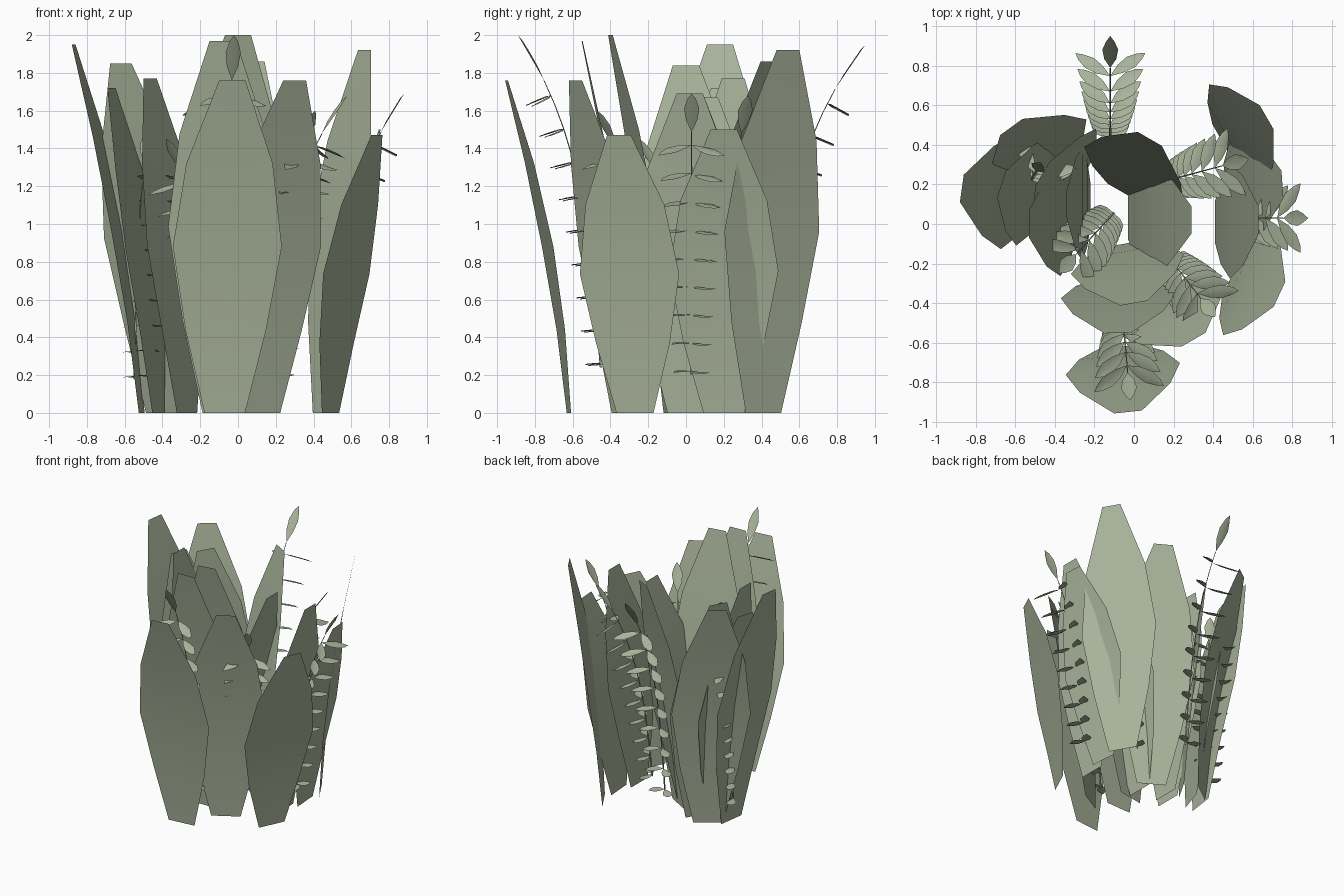
import bpy, math
from mathutils import Vector

if "Cube" in bpy.data.objects:
    bpy.data.objects.remove(bpy.data.objects["Cube"])

green = bpy.data.materials.new("leaf_green")
green.diffuse_color = (0.40, 0.46, 0.33, 1)
green.use_nodes = True
green.node_tree.nodes["Principled BSDF"].inputs["Base Color"].default_value = green.diffuse_color


def add_mesh(name, verts, faces):
    me = bpy.data.meshes.new(name)
    me.from_pydata([tuple(v) for v in verts], [], faces)
    me.materials.append(green)
    me.shade_smooth()
    ob = bpy.data.objects.new(name, me)
    bpy.context.collection.objects.link(ob)
    return ob


# Broad blade: five rows, leaning out in a gentle curve from base to tip
HALF = (0.108, 0.215, 0.29, 0.23, 0.07)
LEAN = (0.0, 0.13, 0.34, 0.63, 1.0)


def broad_leaf(name, base, tip, height, facing):
    a = math.radians(facing)
    side = Vector((-math.sin(a), math.cos(a), 0))
    b, t = Vector((*base, 0)), Vector((*tip, 0))
    verts, faces = [], []
    for i in range(5):
        c = b.lerp(t, LEAN[i]) + Vector((0, 0, height * i / 4))
        verts += [c + side * HALF[i] * s for s in (-1, 0, 1)]
    for i in range(4):
        for j in range(2):
            k = i * 3 + j
            faces.append((k, k + 1, k + 4, k + 3))
    add_mesh(name, verts, faces)


leaves = [  # base, tip, height, facing angle
    ((-0.07, -0.62), (-0.03, -0.95), 1.76, -84),
    ((-0.08, -0.27), (-0.08, -0.55), 1.97, -88),
    ((-0.05, -0.10), (0.00, -0.40), 2.00, -80),
    ((0.13, -0.34), (0.30, -0.585), 1.76, -60),
    ((0.49, -0.27), (0.735, -0.355), 1.47, -25),
    ((0.46, 0.20), (0.75, 0.20), 1.50, 4),
    ((0.41, 0.01), (0.63, 0.02), 1.69, 0),
    ((0.45, 0.41), (0.67, 0.54), 1.92, 30),
    ((-0.03, 0.03), (0.29, 0.02), 1.69, 0),
    ((-0.04, 0.15), (0.08, 0.43), 1.86, 60),
    ((-0.51, 0.15), (-0.87, 0.18), 1.95, 172),
    ((-0.40, 0.29), (-0.62, 0.49), 1.85, 126),
    ((-0.42, 0.15), (-0.67, 0.20), 1.72, 162),
    ((-0.29, 0.04), (-0.53, 0.00), 1.84, 180),
    ((-0.27, 0.22), (-0.465, 0.25), 1.77, 150),
    ((-0.22, 0.10), (-0.34, 0.10), 1.67, 180),
]
for n, spec in enumerate(leaves):
    broad_leaf(f"broad_leaf_{n + 1}", *spec)


# Leaflet: pointed oval folded a little along its midrib
def leaflet(verts, faces, root, along, across, length, width):
    up = along.cross(across).normalized()
    k = len(verts)
    verts.append(root)
    for t, w in ((0.3, 0.75), (0.6, 1.0), (0.85, 0.55)):
        c = root + along * length * t
        verts += [c - across * width * w / 2 + up * 0.006, c,
                  c + across * width * w / 2 + up * 0.006]
    verts.append(root + along * length)
    faces += [(k, k + 2, k + 1), (k, k + 3, k + 2)]
    for r in (k + 1, k + 4):
        faces += [(r, r + 1, r + 4, r + 3), (r + 1, r + 2, r + 5, r + 4)]
    faces += [(k + 7, k + 8, k + 10), (k + 8, k + 9, k + 10)]


# Frond: thin arching stem, paired leaflets and one leaflet at the tip
def frond(name, base, tip, height, pairs=9):
    b, t = Vector((*base, 0)), Vector((*tip, 0))
    out = (t - b).normalized()
    side = Vector((-out.y, out.x, 0))
    up = Vector((0, 0, 1))

    def point(u):
        return b.lerp(t, 0.35 * u + 0.65 * u ** 4) + up * height * u

    verts, faces = [], []
    steps = 12
    for i in range(steps + 1):
        c = point(0.12 + 0.76 * i / steps)
        r = 0.007 - 0.004 * i / steps
        for j in range(3):
            a = math.tau * j / 3
            verts.append(c + (out * math.cos(a) + side * math.sin(a)) * r)
    for i in range(steps):
        for j in range(3):
            p, q = i * 3 + j, i * 3 + (j + 1) % 3
            faces.append((p, q, q + 3, p + 3))
    for i in range(pairs):
        u = 0.13 + 0.71 * i / (pairs - 1)
        size = 0.12 + 0.10 * i / (pairs - 1)
        tan = (point(u + 0.04) - point(u)).normalized()
        fore = out * tan.z - up * tan.dot(out)      # square to the stem
        for s in (-1, 1):
            along = (side * s * 0.8 + fore * 0.6).normalized()
            across = (fore * 0.8 - side * s * 0.6).normalized()
            leaflet(verts, faces, point(u), along, across, size, 0.072)
    end = point(0.88)
    axis = point(1.0) - end
    leaflet(verts, faces, end, axis.normalized(), side, axis.length, 0.08)
    add_mesh(name, verts, faces)


fronds = [  # base, tip, height
    ((-0.06, -0.43), (-0.02, -0.89), 2.00),
    ((-0.12, 0.42), (-0.12, 0.95), 1.95),
    ((0.47, 0.03), (0.88, 0.03), 1.69),
    ((0.17, -0.16), (0.41, -0.47), 1.60),
    ((0.13, 0.21), (0.58, 0.33), 1.68),
    ((-0.09, 0.07), (-0.38, -0.25), 1.45),
    ((-0.55, 0.17), (-0.47, 0.31), 1.50),
]
for n, spec in enumerate(fronds):
    frond(f"fern_frond_{n + 1}", *spec)
